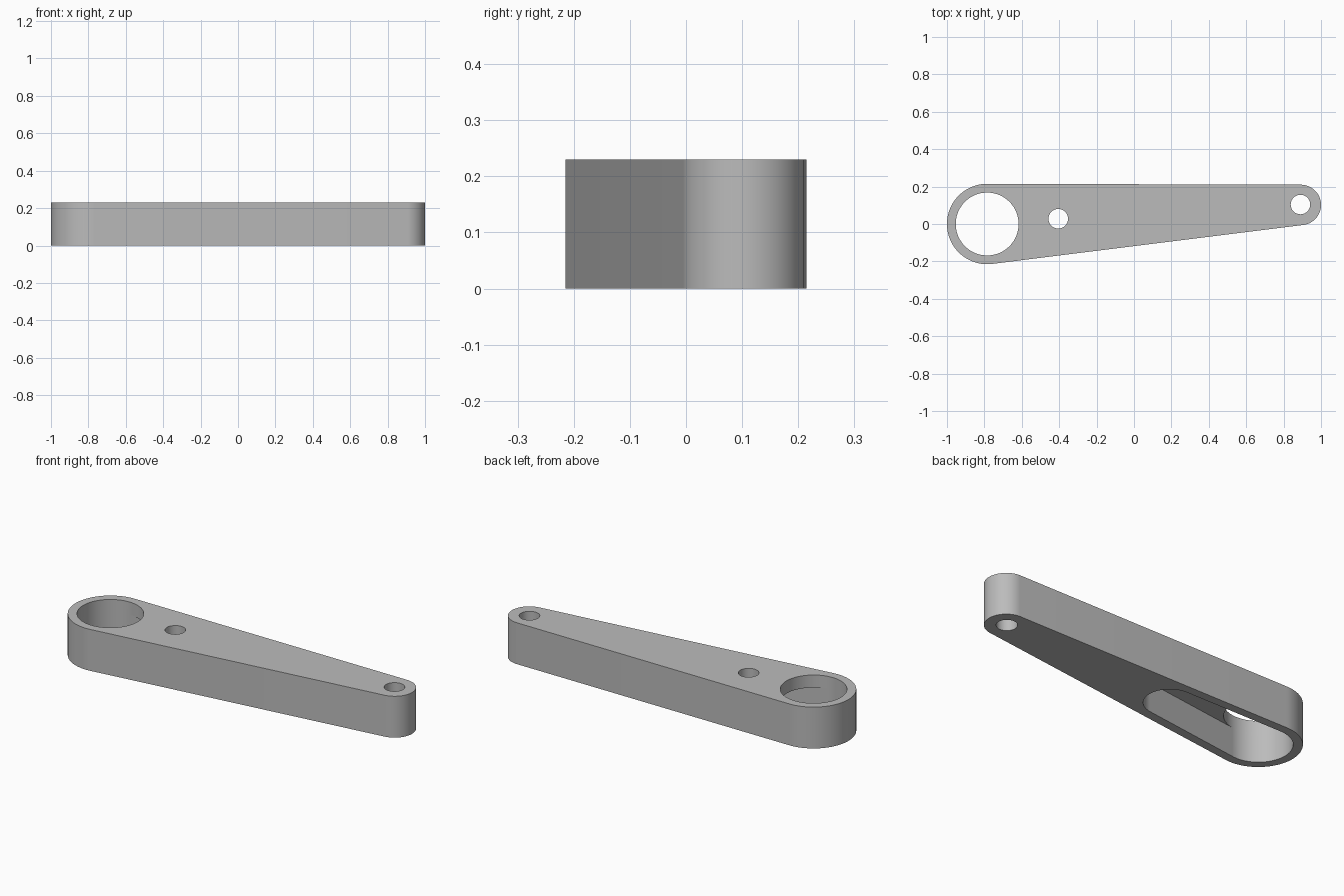
import bpy
import bmesh
from math import cos, sin, tau, radians

SEGMENTS = 128
HEIGHT = 0.23
PLATE = 0.07                       # top plate left above the pocket

# Circles as (x, y, radius)
BIG_END, SMALL_END = (-0.785, 0, 0.215), (0.892, 0.102, 0.108)
BIG_BORE, SMALL_BORE = (-0.785, 0, 0.168), (0.89, 0.104, 0.052)
MID_BORE, POCKET_TIP = (-0.405, 0.028, 0.052), (-0.195, 0.037, 0.129)

cube = bpy.data.objects.get("Cube")
if cube:
    bpy.data.objects.remove(cube, do_unlink=True)

grey = bpy.data.materials.new("plain grey")
grey.use_nodes = True
colour = (0.50, 0.50, 0.50, 1)
grey.diffuse_color = colour
grey.node_tree.nodes["Principled BSDF"].inputs["Base Color"].default_value = colour


def prism(name, circles, z0, z1):
    """Extrude the outline wrapped tightly around the given circles."""
    bm = bmesh.new()
    ring = []
    for i in range(SEGMENTS):
        c, s = cos(tau * i / SEGMENTS), sin(tau * i / SEGMENTS)
        x, y, r = max(circles, key=lambda k: k[0] * c + k[1] * s + k[2])
        ring.append(bm.verts.new((x + r * c, y + r * s, z0)))
    base = bm.faces.new(ring)
    top = bmesh.ops.extrude_face_region(bm, geom=[base])["geom"]
    for v in top:
        if isinstance(v, bmesh.types.BMVert):
            v.co.z = z1
    bmesh.ops.recalc_face_normals(bm, faces=bm.faces)
    mesh = bpy.data.meshes.new(name)
    bm.to_mesh(mesh)
    bm.free()
    mesh.materials.append(grey)
    obj = bpy.data.objects.new(name, mesh)
    bpy.context.collection.objects.link(obj)
    return obj


# Tapered lever body
arm = prism("lever_arm", [BIG_END, SMALL_END], 0, HEIGHT)

# Underside pocket first, then the three bores
cutters = [
    prism("pocket_cutter", [BIG_BORE, POCKET_TIP], -0.1, HEIGHT - PLATE),
    prism("big_bore_cutter", [BIG_BORE], -0.2, HEIGHT + 0.1),
    prism("middle_bore_cutter", [MID_BORE], -0.2, HEIGHT + 0.1),
    prism("small_bore_cutter", [SMALL_BORE], -0.2, HEIGHT + 0.1),
]
bpy.context.view_layer.objects.active = arm
for cutter in cutters:
    cutter.hide_render = True
    mod = arm.modifiers.new(cutter.name, "BOOLEAN")
    mod.operation = "DIFFERENCE"
    mod.solver = "EXACT"
    mod.object = cutter
    bpy.ops.object.modifier_apply(modifier=mod.name)
    bpy.data.objects.remove(cutter, do_unlink=True)

# Smooth round walls, crisp rims
bpy.ops.object.select_all(action="DESELECT")
arm.select_set(True)
bpy.ops.object.shade_smooth_by_angle(angle=radians(30))
